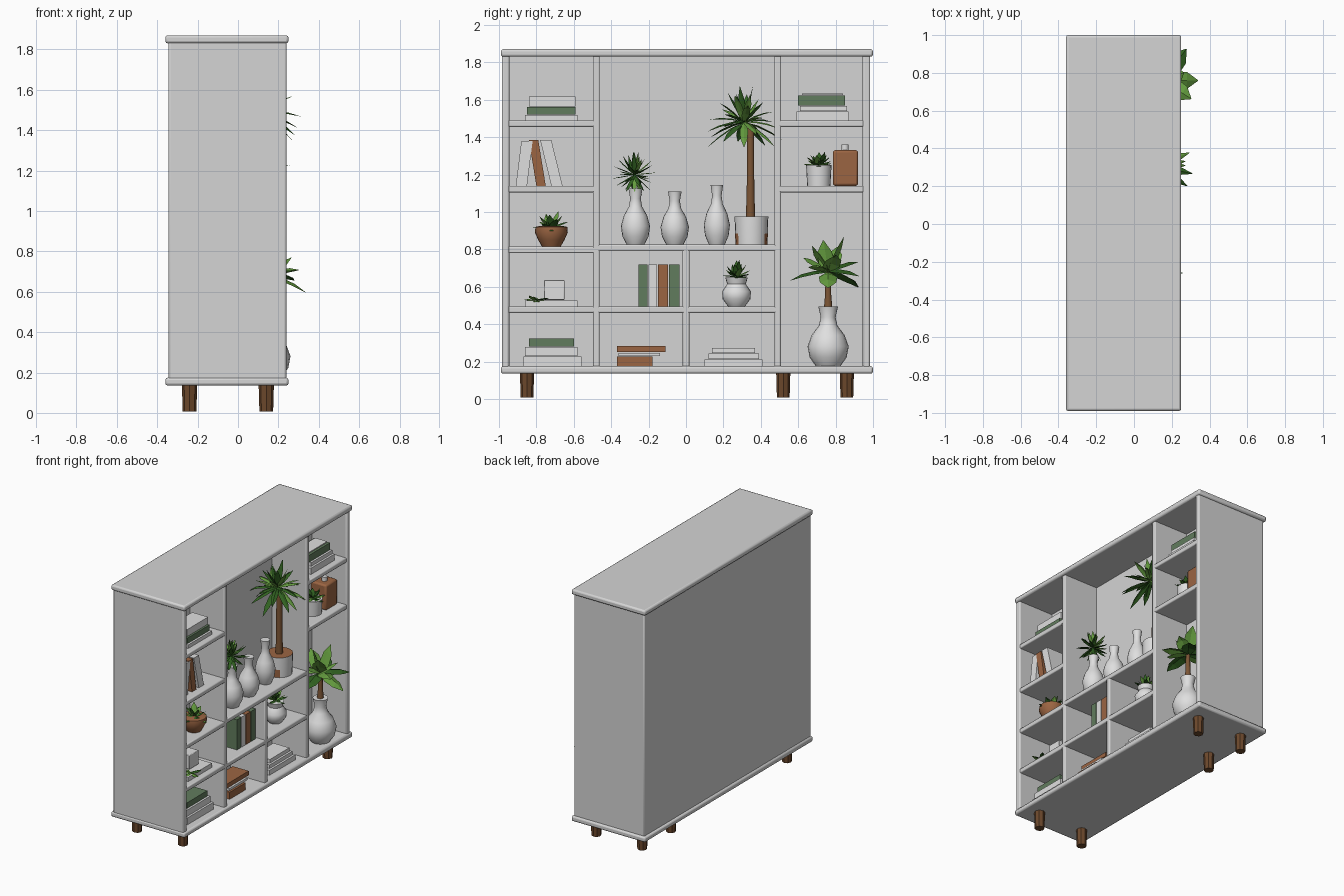
import bpy, bmesh, math, random
from mathutils import Matrix, Vector

random.seed(4)
default = bpy.data.objects.get("Cube")
if default:
    bpy.data.objects.remove(default)


def material(name, *rgb):
    m = bpy.data.materials.new(name)
    m.use_nodes = True
    m.diffuse_color = (*rgb, 1)
    m.node_tree.nodes["Principled BSDF"].inputs["Base Color"].default_value = (*rgb, 1)
    return m


PAINT = material("white paint", .66, .66, .66)
CERAMIC = material("white ceramic", .74, .74, .74)
WOOD = material("dark wood", .15, .065, .025)
BARK = material("bark", .2, .09, .035)
CLAY = material("brown clay", .33, .13, .055)
SAGE = material("sage cloth", .12, .2, .11)
DARK = material("dark leaf", .03, .12, .015)
LIGHT = material("light leaf", .13, .34, .05)


def finish(name, bm, *mats):
    bmesh.ops.recalc_face_normals(bm, faces=bm.faces)
    mesh = bpy.data.meshes.new(name)
    bm.to_mesh(mesh)
    bm.free()
    ob = bpy.data.objects.new(name, mesh)
    bpy.context.collection.objects.link(ob)
    for m in mats:
        mesh.materials.append(m)
    return ob


def smooth(ob, angle=40):
    bpy.ops.object.select_all(action='DESELECT')
    ob.select_set(True)
    bpy.context.view_layer.objects.active = ob
    bpy.ops.object.shade_smooth_by_angle(angle=math.radians(angle))


def box(name, mat, x, y, z, bevel=0, lean=0):
    """Box from (low, high) ranges, optionally bevelled or leaning along y."""
    bm = bmesh.new()
    bmesh.ops.create_cube(bm, size=1)
    for v in bm.verts:
        v.co = Vector([r[0] if c < 0 else r[1] for c, r in zip(v.co, (x, y, z))])
        if v.co.z > z[0]:
            v.co.y += lean
    ob = finish(name, bm, mat)
    if bevel:
        mod = ob.modifiers.new("soft edge", 'BEVEL')
        mod.width, mod.segments = bevel, 2
        smooth(ob)
    return ob


def lathe(name, x, y, profile, *mats, sides=20):
    """Revolve (radius, height) pairs about a vertical axis, with closed ends."""
    bm = bmesh.new()
    rings = []
    for r, z in profile:
        rings.append([bm.verts.new((x + r * math.cos(a), y + r * math.sin(a), z))
                      for a in (i * math.tau / sides for i in range(sides))])
    for low, high in zip(rings, rings[1:]):
        for i in range(sides):
            j = (i + 1) % sides
            bm.faces.new((low[i], low[j], high[j], high[i]))
    bm.faces.new(rings[0])
    bm.faces.new(rings[-1])
    ob = finish(name, bm, *mats)
    smooth(ob)
    return ob


def foliage(name, centre, count, length, width, low, high, droop, light):
    """Crown of arching, folded leaves spread by the golden angle."""
    bm = bmesh.new()
    centre = Vector(centre)
    for i in range(count):
        turn = i * 2.4
        rise = math.radians(low + (high - low) * i / (count - 1))
        size = length * random.uniform(.85, 1.1)
        out = Vector((math.cos(turn), math.sin(turn), 0))
        side = Vector((-out.y, out.x, 0))
        rows = []
        for t, w in ((0, .2), (.35, .9), (.7, .8), (1, .05)):
            mid = centre + out * size * t * math.cos(rise)
            mid.z += size * (t * math.sin(rise) - droop * t * t * math.cos(rise))
            fold = Vector((0, 0, -width * w * .35))
            points = (mid - side * width * w + fold, mid, mid + side * width * w + fold)
            rows.append([bm.verts.new((max(p.x, BACK + .004), p.y, p.z)) for p in points])
        shade = int(random.random() < light)
        for a, b in zip(rows, rows[1:]):
            for k in range(2):
                bm.faces.new((a[k], a[k + 1], b[k + 1], b[k])).material_index = shade
    return finish(name, bm, DARK, LIGHT)


BACK, FRONT = -.05, .24
INNER = (BACK - .02, FRONT - .005)

# Cabinet carcass
box("top_board", PAINT, (-.36, .25), (-.99, 1), (1.83, 1.87), .012)
box("bottom_board", PAINT, (-.36, .25), (-.99, 1), (.135, .175), .012)
for side, name in ((-1, "right_side"), (1, "left_side")):
    edges = sorted((side * .945, side * .985))
    box(name, PAINT, (-.345, FRONT), edges, (.15, 1.85), .01)
box("back_block", PAINT, (-.345, BACK), (-.965, .965), (.15, 1.85))

# Dividers and shelves
for y, top in ((-.48, 1.84), (.49, 1.84), (0, .8)):
    box("divider", PAINT, INNER, (y - .018, y + .018), (.16, top), .007)
LEFT, MIDDLE, RIGHT = (-.96, -.48), (-.48, .49), (.49, .96)
for span, heights in ((LEFT, (.495, .815, 1.14, 1.49)), (MIDDLE, (.495, .825)),
                      (RIGHT, (1.14, 1.49))):
    for z in heights:
        box("shelf", PAINT, INNER, span, (z - .035, z), .007)

# Legs, with an extra one under the back
for x, y in ((.14, -.85), (-.24, -.85), (.14, .86), (-.24, .86), (-.24, .52)):
    lathe("leg", x, y, ((.034, .008), (.038, .145)), WOOD, sides=8)


def stack(base, *books):
    """Flat pile of books given as (material, low y, high y, thickness)."""
    for i, (mat, a, b, h) in enumerate(books):
        box("stacked_book", mat, (.01 + i * .012, .19 - i * .012), (a, b), (base, base + h - .003))
        base += h


stack(1.49, (CERAMIC, -.86, -.58, .03), (SAGE, -.85, -.59, .045), (CERAMIC, -.84, -.59, .055))
stack(.495, (CERAMIC, -.86, -.58, .035))
stack(.175, (CERAMIC, -.87, -.56, .055), (CERAMIC, -.86, -.58, .05), (SAGE, -.84, -.6, .045))
stack(.175, (CLAY, -.37, -.18, .055), (CERAMIC, -.36, -.14, .02), (CLAY, -.37, -.11, .035))
stack(.175, (CERAMIC, .1, .41, .04), (CERAMIC, .12, .39, .03), (CERAMIC, .14, .37, .03))
stack(1.49, (CERAMIC, .59, .87, .05), (CERAMIC, .61, .86, .03), (SAGE, .6, .85, .055))
box("top_book_cover", CERAMIC, (.05, .15), (.62, .84), (1.625, 1.632))
box("white_box", CERAMIC, (.04, .13), (-.76, -.65), (.53, .635), .004)
foliage("small_sprig", (.16, -.8, .53), 6, .08, .02, 0, 25, .15, .8)

# Standing books
for mat, a, b, top, lean in ((CERAMIC, -.91, -.85, 1.38, .03), (CLAY, -.8, -.75, 1.385, -.04),
                             (CERAMIC, -.72, -.66, 1.385, -.06)):
    box("leaning_book", mat, (.02, .18), (a, b), (1.14, top), 0, lean)
for mat, a, b in ((SAGE, -.255, -.205), (CERAMIC, -.2, -.155), (CLAY, -.15, -.095),
                  (SAGE, -.09, -.035)):
    box("upright_book", mat, (.02, .17), (a, b), (.495, .72))

# Bottle vases share one silhouette
BOTTLE = ((.6, 0), (.9, .15), (1, .33), (.8, .52), (.45, .68), (.36, .82), (.48, 1))


def bottle(name, x, y, base, height, radius):
    lathe(name, x, y, [(radius * r, base + height * h) for r, h in BOTTLE], CERAMIC)


bottle("vase_with_plant", .14, -.27, .825, .3, .078)
bottle("middle_vase", .13, -.06, .825, .285, .076)
bottle("tall_vase", .11, .165, .825, .32, .07)
bottle("floor_vase", .15, .76, .175, .32, .11)
lathe("round_vase", .12, .27, ((.045, .495), (.075, .535), (.077, .575), (.05, .615), (.06, .65)),
      CERAMIC)

# Pots
lathe("clay_pot", .14, -.72, ((.05, .815), (.07, .85), (.088, .89), (.085, .92), (.06, .925)), CLAY)
lathe("white_pot", .12, .71, ((.062, 1.14), (.068, 1.25), (.055, 1.25), (.05, 1.24)), CERAMIC)
palm_pot = lathe("palm_pot", .1, .35, ((.085, .825), (.088, .885), (.09, .975), (.07, .975)),
                 CERAMIC, CLAY)
for face in palm_pot.data.polygons:
    patch = abs(face.normal.y) > .75 and face.center.z < .9
    face.material_index = int(patch or face.center.z > .97)
box("brown_canister", CLAY, (.05, .18), (.785, .92), (1.14, 1.33), .012)
lathe("canister_cap", .12, .85, ((.02, 1.32), (.02, 1.36)), CERAMIC, sides=10)

# Trunks
lathe("palm_trunk", .1, .345, ((.026, .96), (.021, 1.15), (.02, 1.45)), BARK, sides=10)
lathe("floor_plant_stem", .15, .76, ((.024, .48), (.017, .56), (.015, .68)), BARK, sides=10)

# Leaves
foliage("palm_crown", (.11, .31, 1.48), 34, .2, .024, -25, 80, .35, .4)
foliage("floor_plant_leaves", (.15, .76, .68), 13, .22, .055, 0, 75, .45, .6)
foliage("spiky_plant", (.14, -.275, 1.2), 40, .115, .014, -65, 85, .05, .2)
foliage("clay_pot_leaves", (.14, -.72, .915), 16, .1, .025, 5, 70, .25, .4)
foliage("white_pot_leaves", (.12, .71, 1.25), 18, .085, .02, 5, 60, .15, .3)
foliage("round_vase_leaves", (.12, .27, .655), 18, .085, .018, 0, 80, .1, .2)
